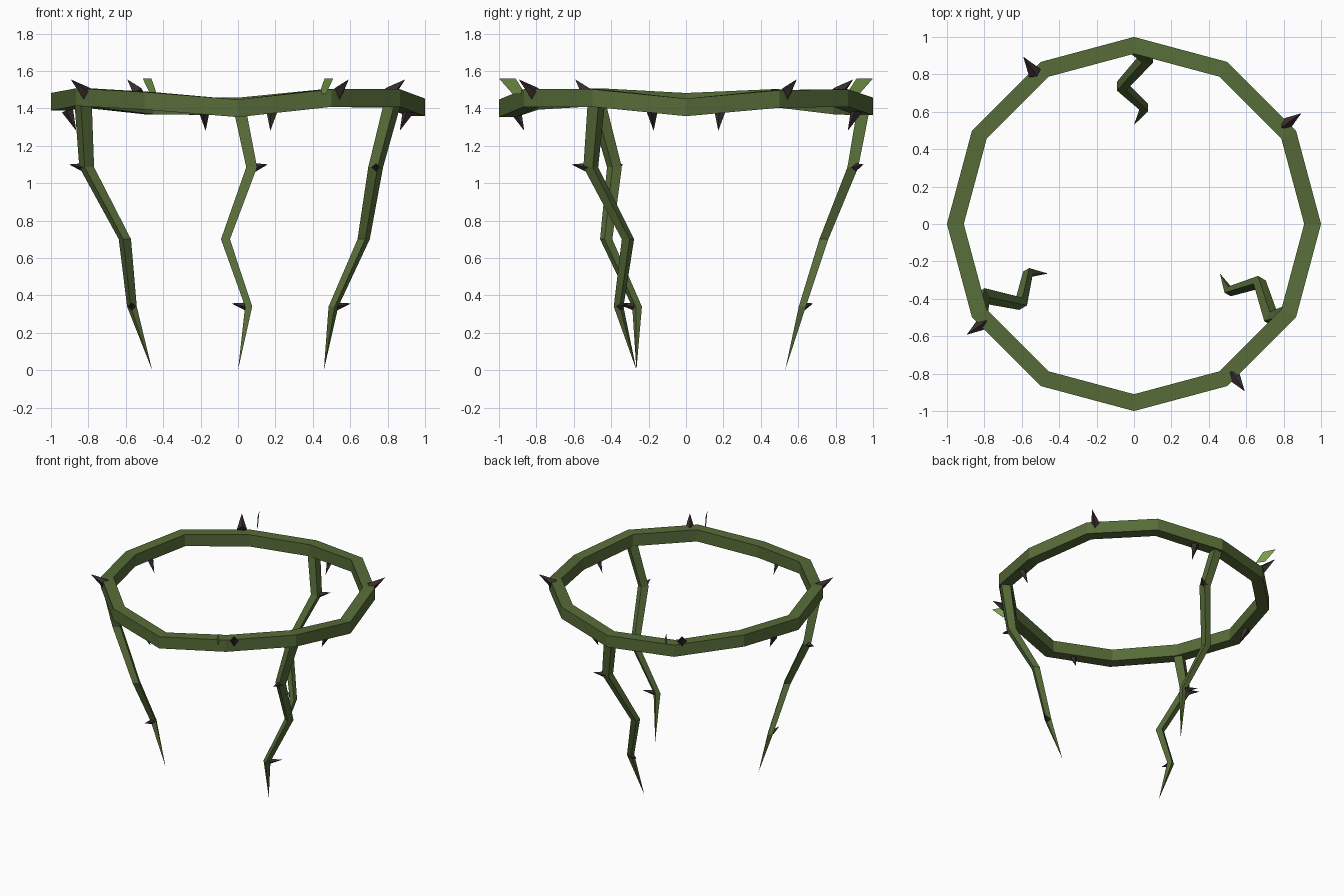
import bpy, bmesh, math
from mathutils import Vector

cube = bpy.data.objects.get("Cube")
if cube:
    bpy.data.objects.remove(cube, do_unlink=True)


def make_material(name, rgb):
    mat = bpy.data.materials.new(name)
    mat.use_nodes = True
    mat.diffuse_color = (*rgb, 1)
    mat.node_tree.nodes["Principled BSDF"].inputs["Base Color"].default_value = (*rgb, 1)
    return mat


VINE = make_material("vine_green", (0.095, 0.15, 0.04))
THORN = make_material("thorn_dark_brown", (0.043, 0.028, 0.03))
LEAF = make_material("leaf_light_green", (0.2, 0.34, 0.075))


def finish(name, bm, mat):
    bmesh.ops.recalc_face_normals(bm, faces=bm.faces)
    mesh = bpy.data.meshes.new(name)
    bm.to_mesh(mesh)
    bm.free()
    mesh.materials.append(mat)
    obj = bpy.data.objects.new(name, mesh)
    bpy.context.collection.objects.link(obj)
    return obj


def polar(angle, r, t, z):
    """Point at radius r along the angle, shifted clockwise by t."""
    a = math.radians(angle)
    return Vector((r * math.cos(a) + t * math.sin(a),
                   r * math.sin(a) - t * math.cos(a), z))


def bridge(bm, loop_a, loop_b):
    for i in range(4):
        j = (i + 1) % 4
        bm.faces.new((loop_a[i], loop_a[j], loop_b[j], loop_b[i]))


CORNERS = ((1, 1), (-1, 1), (-1, -1), (1, -1))

# Twelve-sided wavy ring with a square section
heights = (1.405, 1.45, 1.455, 1.41, 1.415, 1.455,
           1.435, 1.46, 1.44, 1.40, 1.455, 1.455)
bm = bmesh.new()
loops = [[bm.verts.new(polar(i * 30, 0.955 + 0.045 * u, 0, z + 0.047 * v))
          for u, v in CORNERS] for i, z in enumerate(heights)]
for i in range(len(loops)):
    bridge(bm, loops[i - 1], loops[i])
finish("vine_ring", bm, VINE)


def thorn(name, base, tip, radius):
    axis = tip - base
    bm = bmesh.new()
    bmesh.ops.create_cone(bm, cap_ends=True, segments=4, radius1=radius,
                          radius2=0, depth=axis.length)
    bmesh.ops.translate(bm, verts=bm.verts, vec=(0, 0, axis.length / 2))
    obj = finish(name, bm, THORN)
    obj.rotation_mode = "QUATERNION"
    obj.rotation_quaternion = axis.to_track_quat("Z", "Y")
    obj.location = base


# Three crooked hanging vines: radius, sideways shift, height, half width
path = ((0.957, 0, 1.44, 0.034), (0.892, 0.073, 1.085, 0.029),
        (0.737, -0.067, 0.7, 0.024), (0.622, 0.057, 0.34, 0.019))
for n, angle in enumerate((90, 210, 330), 1):
    bm = bmesh.new()
    loops = [[bm.verts.new(polar(angle, r + w * u, t + w * v, z))
              for u, v in CORNERS] for r, t, z, w in path]
    bm.faces.new(loops[0])
    for a, b in zip(loops, loops[1:]):
        bridge(bm, a, b)
    tip = bm.verts.new(polar(angle, 0.53, 0, 0))
    for i in range(4):
        bm.faces.new((loops[-1][i], loops[-1][(i + 1) % 4], tip))
    finish(f"hanging_vine_{n}", bm, VINE)
    thorn(f"upper_vine_thorn_{n}", polar(angle, 0.9, 0.085, 1.083),
          polar(angle, 0.95, 0.16, 1.1), 0.025)
    thorn(f"lower_vine_thorn_{n}", polar(angle, 0.63, 0.045, 0.34),
          polar(angle, 0.68, -0.035, 0.357), 0.022)

# Ring thorns: one outward and one downward in each quarter
for n in range(4):
    turn = 90 * n
    thorn(f"outward_thorn_{n + 1}", polar(turn + 33.3, 0.965, 0, 1.478),
          polar(turn + 33.5, 1.073, 0, 1.555), 0.037)
    thorn(f"downward_thorn_{n + 1}", polar(turn - 11.3, 0.93, 0, 1.39),
          polar(turn - 11.3, 0.882, 0, 1.28), 0.032)

# Two flat upright leaves on opposite sides
profile = ((0.86, 1.48), (0.925, 1.475), (1.0, 1.56), (0.912, 1.56))
for n, side in enumerate((1, -1), 1):
    bm = bmesh.new()
    bm.faces.new([bm.verts.new((side * (0.43 + 0.53 * (y - 0.85)), -side * y, z))
                  for y, z in profile])
    finish(f"leaf_{n}", bm, LEAF)
